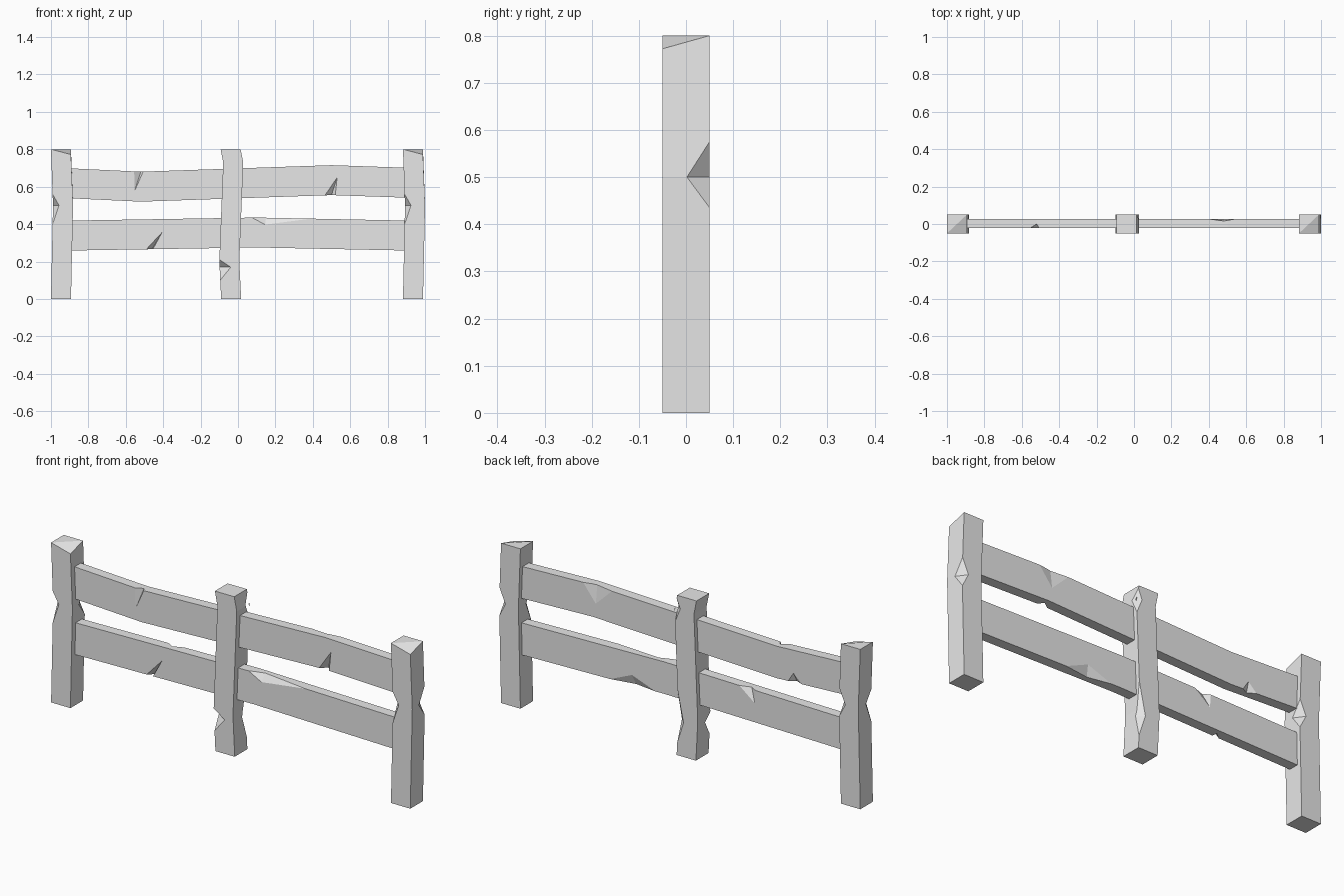
import bpy
import bmesh
from mathutils import Vector

cube = bpy.data.objects.get("Cube")
if cube:
    bpy.data.objects.remove(cube, do_unlink=True)

grey = bpy.data.materials.new("plain_grey")
grey.use_nodes = True
grey.diffuse_color = (0.8, 0.8, 0.8, 1)
grey.node_tree.nodes["Principled BSDF"].inputs["Base Color"].default_value = (0.8, 0.8, 0.8, 1)

POST_W, POST_Y = 0.107, 0.05
RAIL_FRONT, RAIL_BACK, RAIL_H = -0.022, 0.028, 0.16


def make_object(name, bm):
    bmesh.ops.recalc_face_normals(bm, faces=bm.faces)
    mesh = bpy.data.meshes.new(name)
    bm.to_mesh(mesh)
    bm.free()
    mesh.materials.append(grey)
    obj = bpy.data.objects.new(name, mesh)
    bpy.context.scene.collection.objects.link(obj)
    return obj


def loft(name, rings):
    """Solid beam through a row of four-cornered rings."""
    bm = bmesh.new()
    loops = [[bm.verts.new(p) for p in ring] for ring in rings]
    for a, b in zip(loops, loops[1:]):
        for i in range(4):
            j = (i + 1) % 4
            bm.faces.new((a[i], a[j], b[j], b[i]))
    bm.faces.new(loops[0])
    # split the final cap so that a lowered corner folds cleanly
    a, b, c, d = loops[-1]
    if abs((b.co - a.co).cross(c.co - a.co).dot(d.co - a.co)) > 1e-7:
        bm.faces.new((a, b, c))
        bm.faces.new((a, c, d))
    else:
        bm.faces.new(loops[-1])
    return make_object(name, bm)


def carve(obj, chips):
    """Cut wedge chips; each has two points on an edge, one on each side face."""
    bm = bmesh.new()
    for chip in chips:
        pts = [Vector(p) for p in chip]
        root = (pts[2] + pts[3]) / 2
        v = [bm.verts.new(root + (p - root) * 1.5) for p in pts]
        for i in range(4):
            bm.faces.new([v[k] for k in range(4) if k != i])
    cutter = make_object("chip_cutter", bm)
    cutter.hide_render = True
    mod = obj.modifiers.new("chips", "BOOLEAN")
    mod.operation = "DIFFERENCE"
    mod.solver = "EXACT"
    mod.object = cutter
    bpy.context.view_layer.update()
    graph = bpy.context.evaluated_depsgraph_get()
    carved = bpy.data.meshes.new_from_object(obj.evaluated_get(graph))
    obj.modifiers.clear()
    obj.data = carved
    bpy.data.objects.remove(cutter, do_unlink=True)


def interpolate(table, t):
    for (t0, v0), (t1, v1) in zip(table, table[1:]):
        if t <= t1:
            break
    return v0 + (v1 - v0) * (t - t0) / (t1 - t0)


def post(name, left_edge, chips, slope=0.0):
    """left_edge: (z, x) pairs; chips: (side, low z, high z, mid z, x depth, y depth)."""
    rings = []
    for z, x in left_edge:
        rings.append([Vector((x, -POST_Y, z)), Vector((x + POST_W, -POST_Y, z)),
                      Vector((x + POST_W, POST_Y, z)), Vector((x, POST_Y, z))])
    rings[-1][1].z -= slope
    obj = loft(name, rings)

    def corner(side, z):
        x = interpolate(left_edge, z) + (POST_W if side > 0 else 0)
        return Vector((x, side * POST_Y, z))

    wedges = []
    for side, low, high, mid, dx, dy in chips:
        c = corner(side, mid)
        wedges.append((corner(side, low), corner(side, high),
                       c - Vector((side * dx, 0, 0)), c - Vector((0, side * dy, 0))))
    carve(obj, wedges)


def rail(name, top_edge, chips):
    """top_edge: (x, z) pairs; chips: (edge, face, x0, x1, tip x, tip drop, root x, root depth)."""
    rings = []
    for x, z in top_edge:
        rings.append([(x, RAIL_FRONT, z - RAIL_H), (x, RAIL_BACK, z - RAIL_H),
                      (x, RAIL_BACK, z), (x, RAIL_FRONT, z)])
    obj = loft(name, rings)
    wedges = []
    for edge, face, x0, x1, tip_x, drop, root_x, depth in chips:
        y = RAIL_FRONT if face == "front" else RAIL_BACK
        inward = 1 if face == "front" else -1
        offset = 0 if edge == "top" else RAIL_H
        down = -1 if edge == "top" else 1

        def height(x):
            return interpolate(top_edge, x) - offset

        wedges.append(((x0, y, height(x0)), (x1, y, height(x1)),
                       (tip_x, y, height(tip_x) + down * drop),
                       (root_x, y + inward * depth, height(root_x))))
    carve(obj, wedges)


# Matching end posts, slightly bowed, with one sloped top corner
for name, x in (("right_post", -1.0), ("left_post", 0.882)):
    post(name, [(0, x), (0.5, x + 0.011), (0.8, x)],
         [(1, 0.435, 0.575, 0.5, 0.035, 0.048),
          (-1, 0.4, 0.56, 0.5, 0.032, 0.04)], slope=0.028)

# Crooked middle post
post("middle_post", [(0, -0.09), (0.2, -0.1), (0.73, -0.079), (0.8, -0.093)],
     [(1, 0.665, 0.785, 0.735, 0.03, 0.03),
      (1, 0.06, 0.33, 0.17, 0.03, 0.03),
      (-1, 0.1, 0.21, 0.17, 0.06, 0.04)])

# Wavy upper rail
rail("upper_rail", [(-0.94, 0.7), (-0.52, 0.68), (0.5, 0.715), (0.94, 0.7)],
     [("top", "front", -0.555, -0.507, -0.553, 0.105, -0.52, 0.022),
      ("bottom", "front", 0.465, 0.52, 0.53, 0.095, 0.5, 0.025),
      ("top", "back", 0.39, 0.55, 0.48, 0.09, 0.48, 0.012),
      ("bottom", "back", -0.66, -0.585, -0.615, 0.045, -0.62, 0.02)])

# Gently arched lower rail
rail("lower_rail", [(-0.94, 0.418), (0.1, 0.435), (0.94, 0.418)],
     [("top", "front", 0.075, 0.39, 0.145, 0.037, 0.15, 0.025),
      ("bottom", "front", -0.49, -0.455, -0.405, 0.09, -0.46, 0.025),
      ("bottom", "back", 0.15, 0.4, 0.28, 0.05, 0.27, 0.02),
      ("top", "back", -0.405, -0.315, -0.4, 0.065, -0.37, 0.02)])
